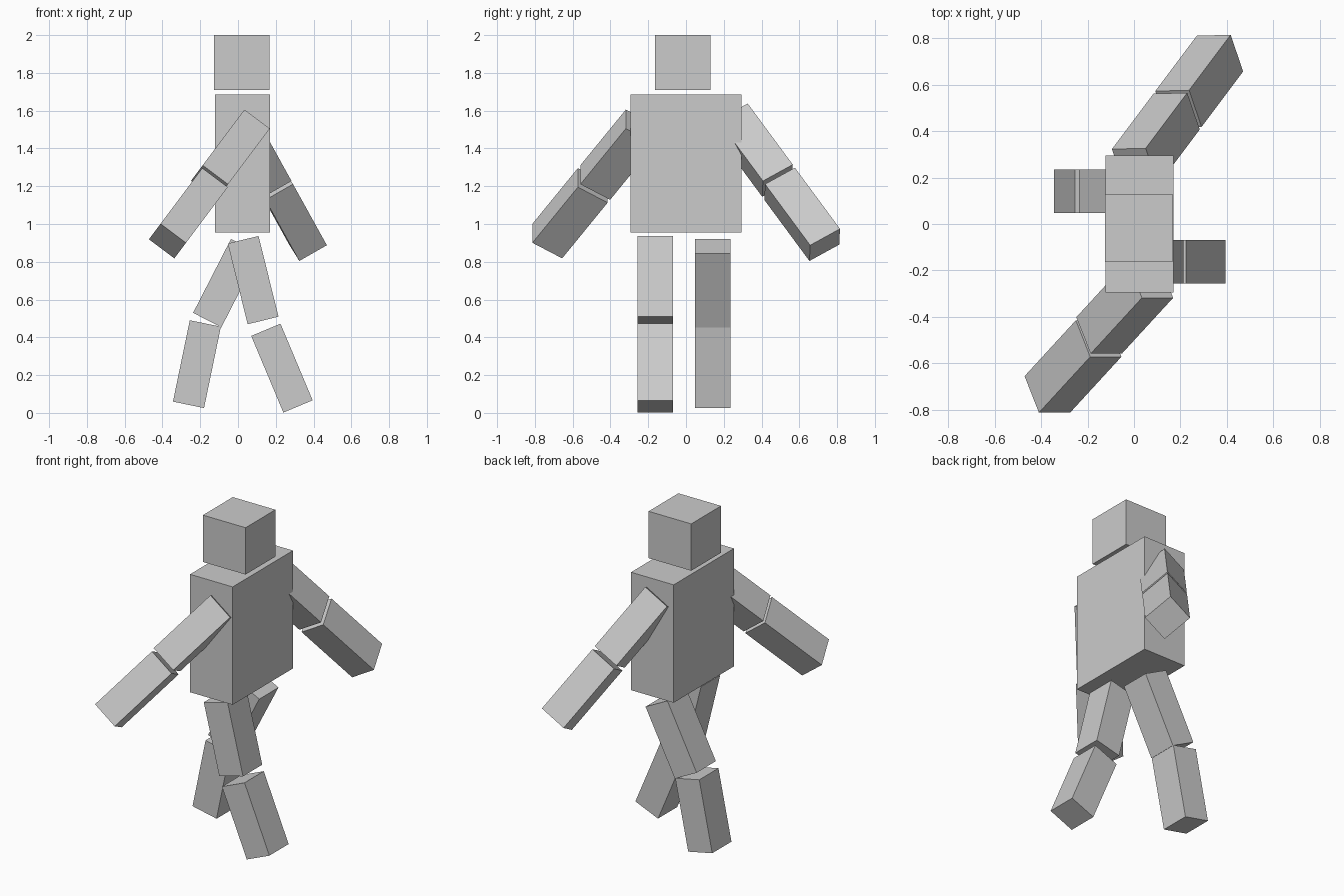
import bpy
from mathutils import Vector, Matrix

if "Cube" in bpy.data.objects:
    bpy.data.objects.remove(bpy.data.objects["Cube"])

grey = bpy.data.materials.new("plain grey")
grey.diffuse_color = (0.6, 0.6, 0.6, 1)
grey.use_nodes = True
grey.node_tree.nodes["Principled BSDF"].inputs["Base Color"].default_value = grey.diffuse_color


def box(name, centre, size, along=(0, 0, -1), side=(0, 1, 0)):
    """Box whose local z follows 'along' and local y follows 'side'."""
    z = -Vector(along).normalized()
    y = Vector(side)
    y = (y - z * y.dot(z)).normalized()
    x = y.cross(z)
    rot = Matrix((x, y, z)).transposed().to_4x4()
    bpy.ops.mesh.primitive_cube_add(size=1)
    ob = bpy.context.object
    ob.name = name
    ob.data.transform(Matrix.Diagonal((*size, 1)))
    ob.matrix_world = Matrix.Translation(centre) @ rot
    ob.data.materials.append(grey)
    return ob


# head and torso
box("head", (0.02, -0.017, 1.855), (0.292, 0.292, 0.29))
box("torso", (0.024, 0, 1.32), (0.292, 0.59, 0.73))

# limb segments share one block size
LIMB = (0.168, 0.188, 0.44)

# legs swing only in the xz plane
for name, y, x, z, along in (
    ("leading_thigh", -0.163, 0.08, 0.703, (0.105, 0, -0.425)),
    ("leading_shin", -0.163, 0.2325, 0.237, (0.17, 0, -0.405)),
    ("trailing_thigh", 0.141, -0.0625, 0.687, (-0.2, 0, -0.39)),
    ("trailing_shin", 0.141, -0.2175, 0.258, (-0.09, 0, -0.435)),
):
    box(name, (x, y, z), LIMB, along)

# arms reach outward and down
for name, along, side, upper, lower in (
    ("front_arm", (-0.225, -0.245, -0.3), (-0.06, 0.16, -0.08),
     (-0.04, -0.36, 1.367), (-0.263, -0.614, 1.057)),
    ("back_arm", (0.18, 0.24, -0.325), (0.05, -0.16, -0.08),
     (0.094, 0.365, 1.391), (0.281, 0.615, 1.051)),
):
    box(name + "_upper", upper, LIMB, along, side)
    box(name + "_lower", lower, LIMB, along, side)
